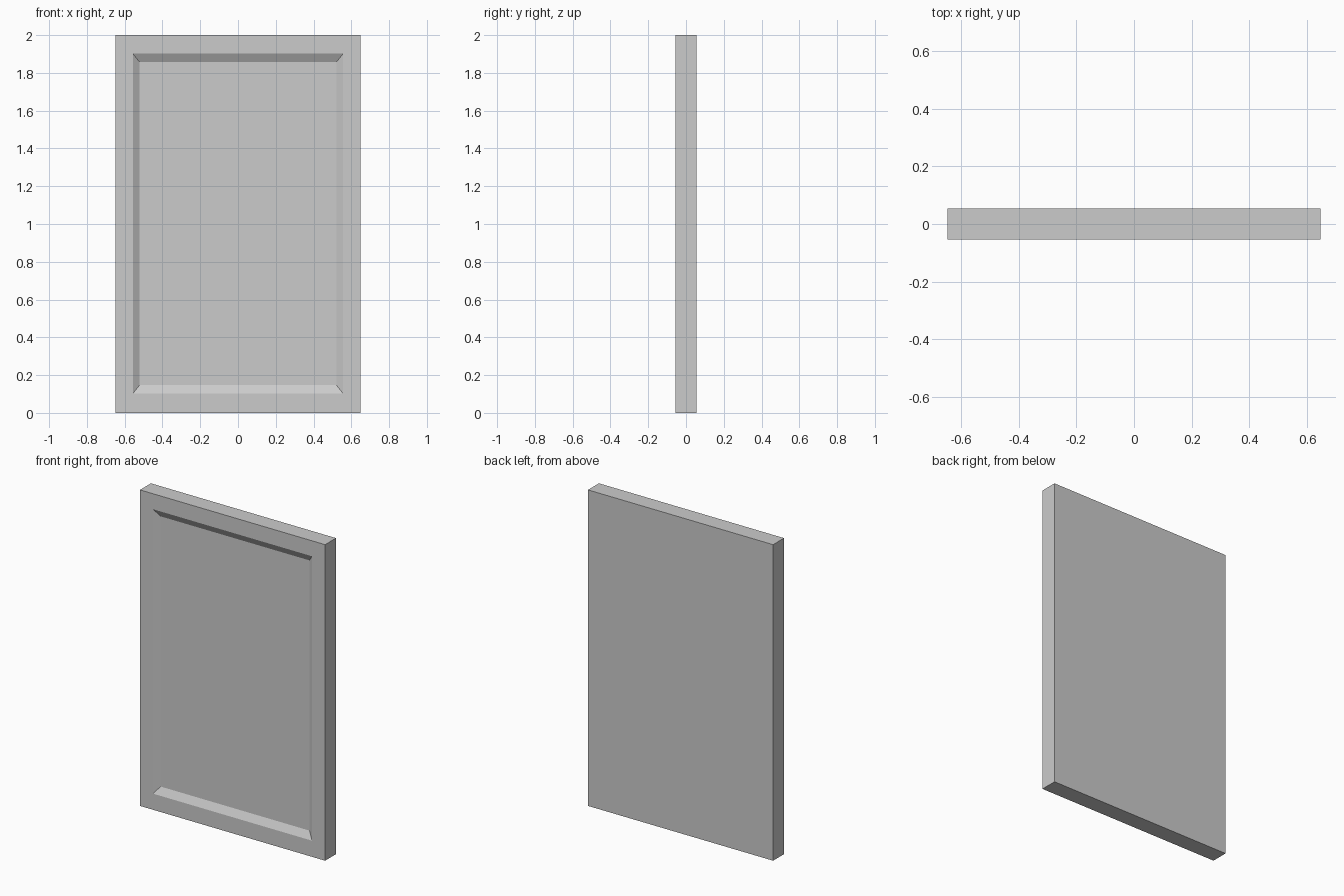
import bpy, bmesh

if "Cube" in bpy.data.objects:
    bpy.data.objects.remove(bpy.data.objects["Cube"])

W, T, H = 0.648, 0.0545, 2.0   # half width, half thickness, height
DEPTH = 0.025                  # depth of the recessed field

bm = bmesh.new()


def ring(x, y, z0, z1):
    """Rectangle of vertices in the x-z plane."""
    return [bm.verts.new(p) for p in
            ((-x, y, z0), (x, y, z0), (x, y, z1), (-x, y, z1))]


# Rings from the back, round the edge, across the frame and down the slope
rings = [ring(W, T, 0, H),
         ring(W, -T, 0, H),
         ring(0.557, -T, 0.102, 1.902),
         ring(0.521, -T + DEPTH, 0.147, 1.857)]
for a, b in zip(rings, rings[1:]):
    for i in range(4):
        j = (i + 1) % 4
        bm.faces.new((a[i], a[j], b[j], b[i]))

# Flat back and recessed field
bm.faces.new(rings[0])
bm.faces.new(rings[-1])
bmesh.ops.recalc_face_normals(bm, faces=bm.faces)

mesh = bpy.data.meshes.new("door_panel")
bm.to_mesh(mesh)
bm.free()
bpy.context.collection.objects.link(bpy.data.objects.new("door_panel", mesh))
